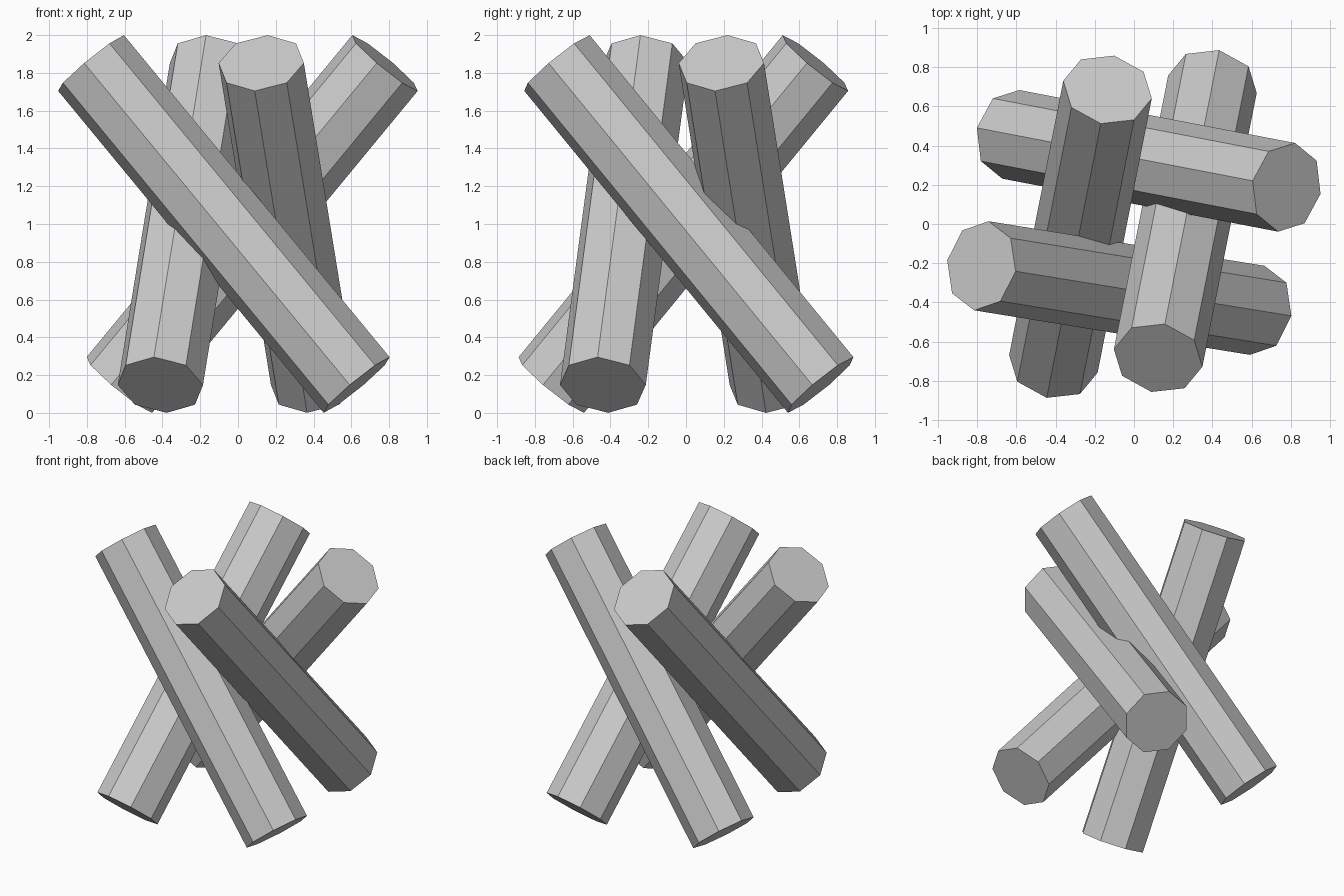
import bpy
import math
from mathutils import Vector, Matrix

if "Cube" in bpy.data.objects:
    bpy.data.objects.remove(bpy.data.objects["Cube"])

RADIUS = 0.23
Z_LOW, Z_HIGH = 0.148, 1.852

grey = bpy.data.materials.new("light grey")
grey.diffuse_color = (0.6, 0.6, 0.6, 1)
grey.use_nodes = True
grey.node_tree.nodes["Principled BSDF"].inputs["Base Color"].default_value = grey.diffuse_color


def beam(name, foot, top):
    """Octagonal beam between two end centres, one corner pair kept level."""
    a, b = Vector((*foot, Z_LOW)), Vector((*top, Z_HIGH))
    axis = (b - a).normalized()
    side = Vector((0, 0, 1)).cross(axis).normalized()
    up = axis.cross(side)
    # columns are the local x, y, z directions
    rot = Matrix((side, up, axis)).transposed()
    bpy.ops.mesh.primitive_cylinder_add(vertices=8, radius=RADIUS, depth=(b - a).length)
    obj = bpy.context.object
    obj.name = name
    obj.data.materials.append(grey)
    obj.matrix_world = Matrix.Translation((a + b) / 2) @ rot.to_4x4()
    return obj


# Four leaning beams, interlocked around the centre
beam("front_beam", (0.628, -0.44), (-0.778, -0.213))
beam("back_beam", (-0.628, 0.457), (0.778, 0.187))
beam("left_beam", (-0.411, -0.713), (-0.135, 0.685))
beam("right_beam", (0.40, 0.713), (0.123, -0.683))
